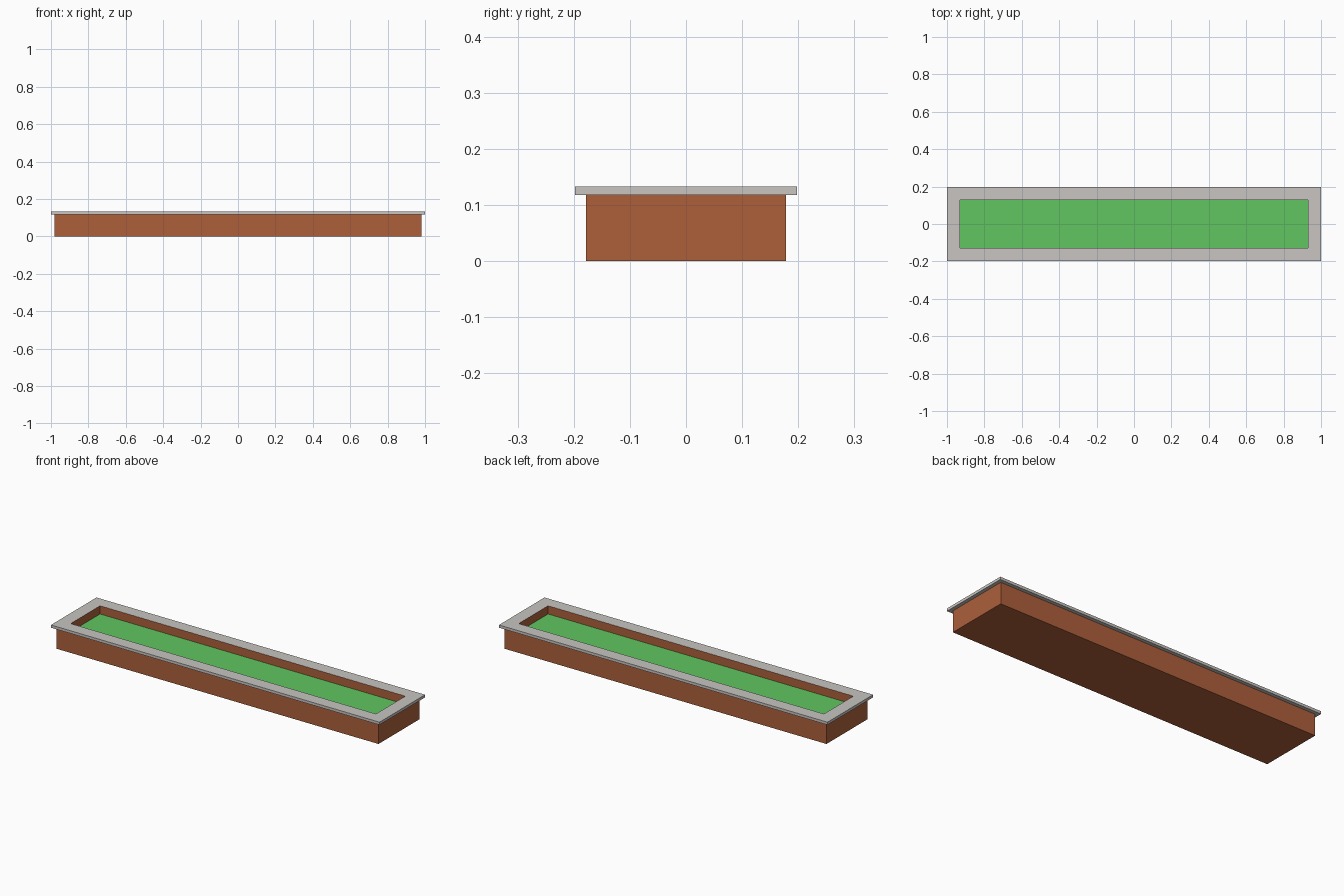
import bpy, bmesh

if "Cube" in bpy.data.objects:
    bpy.data.objects.remove(bpy.data.objects["Cube"])


def material(name, rgb):
    m = bpy.data.materials.new(name)
    m.diffuse_color = (*rgb, 1.0)
    m.use_nodes = True
    m.node_tree.nodes["Principled BSDF"].inputs["Base Color"].default_value = m.diffuse_color
    return m


brick = material("brick", (0.418, 0.117, 0.044))
stone = material("pale_stone", (0.58, 0.56, 0.535))
grass = material("grass_green", (0.119, 0.558, 0.119))


def rect_loft(name, rings, mat, close_ring=False, bottom=False, top=False):
    """Skin a stack of centred rectangles given as (half x, half y, z)."""
    bm = bmesh.new()
    loops = [[bm.verts.new((sx * hx, sy * hy, z))
              for sx, sy in ((-1, -1), (1, -1), (1, 1), (-1, 1))]
             for hx, hy, z in rings]
    pairs = list(zip(loops, loops[1:]))
    if close_ring:
        pairs.append((loops[-1], loops[0]))
    for a, b in pairs:
        for i in range(4):
            j = (i + 1) % 4
            bm.faces.new((a[i], a[j], b[j], b[i]))
    if bottom:
        bm.faces.new(loops[0][::-1])
    if top:
        bm.faces.new(loops[-1])
    bmesh.ops.recalc_face_normals(bm, faces=bm.faces)
    me = bpy.data.meshes.new(name)
    bm.to_mesh(me)
    bm.free()
    me.materials.append(mat)
    ob = bpy.data.objects.new(name, me)
    bpy.context.collection.objects.link(ob)
    return ob


# Brick trough: outer walls, thin lining up to the rim, inner walls and floor
rect_loft("brick_planter", [
    (0.98, 0.178, 0.0), (0.98, 0.178, 0.118),
    (0.93, 0.1285, 0.118), (0.93, 0.1285, 0.1325),
    (0.929, 0.1275, 0.1325), (0.929, 0.1275, 0.06)],
    brick, bottom=True, top=True)

# Overhanging coping frame
rect_loft("stone_coping", [
    (1.0, 0.198, 0.118), (1.0, 0.198, 0.133),
    (0.9295, 0.128, 0.133), (0.9295, 0.128, 0.118)],
    stone, close_ring=True)

# Planted bed sunk below the rim
rect_loft("grass_bed", [
    (0.9292, 0.1277, 0.062), (0.9292, 0.1277, 0.088)],
    grass, bottom=True, top=True)
